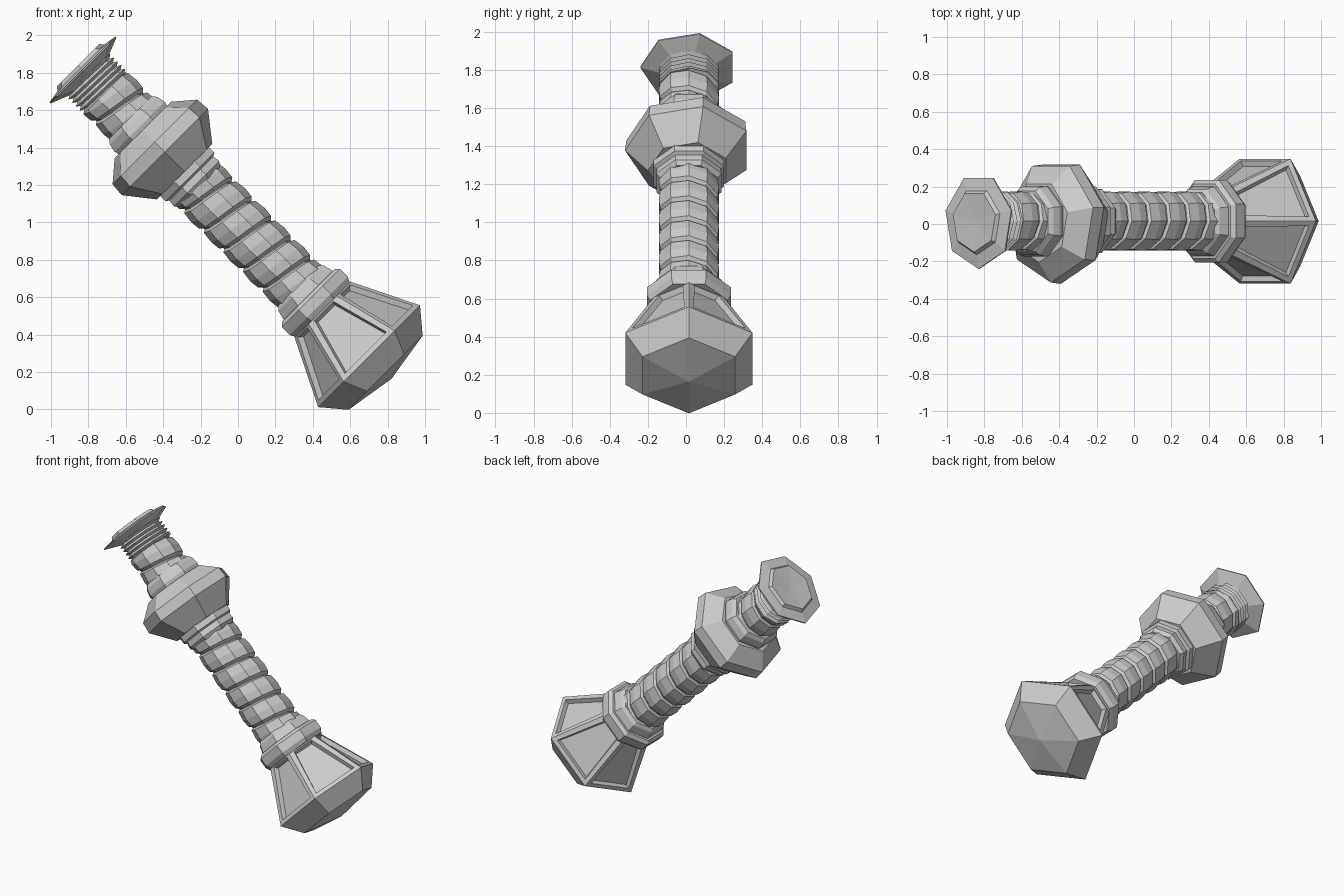
import bpy, bmesh
from math import sin, cos, pi, sqrt
from mathutils import Vector

if "Cube" in bpy.data.objects:
    bpy.data.objects.remove(bpy.data.objects["Cube"])

# The handle axis runs at 45 degrees from the upper left end to the lower right
TOP = Vector((-0.83, 0.015, 1.815))
AXIS = Vector((1, 0, -1)) / sqrt(2)
SIDE = Vector((1, 0, 1)) / sqrt(2)
UP_Y = Vector((0, 1, 0))


def place(t, r, a):
    return TOP + AXIS * t + SIDE * (r * cos(a)) + UP_Y * (r * sin(a))


def finish(name, bm):
    bmesh.ops.recalc_face_normals(bm, faces=bm.faces[:])
    me = bpy.data.meshes.new(name)
    bm.to_mesh(me)
    bm.free()
    ob = bpy.data.objects.new(name, me)
    bpy.context.collection.objects.link(ob)
    return ob


def turned(name, profile, sides, start=-pi / 2, panel=None):
    """Faceted lathe of (t, r) points; panel = index of segment with recesses."""
    bm = bmesh.new()
    rings = []
    for t, r in profile:
        if r == 0:
            rings.append([bm.verts.new(place(t, 0, 0))] * sides)
        else:
            rings.append([bm.verts.new(place(t, r, start + 2 * pi * i / sides))
                          for i in range(sides)])
    panels = []
    for k in range(len(rings) - 1):
        for i in range(sides):
            j = (i + 1) % sides
            quad = [rings[k][i], rings[k][j], rings[k + 1][j], rings[k + 1][i]]
            f = bm.faces.new(list(dict.fromkeys(quad)))
            if k == panel:
                panels.append(f)
    bmesh.ops.recalc_face_normals(bm, faces=bm.faces[:])
    if panels:
        bmesh.ops.inset_individual(bm, faces=panels, thickness=0.045, depth=0)
        bmesh.ops.inset_individual(bm, faces=panels, thickness=0.012, depth=-0.03)
    return finish(name, bm)


def wrap(name, t0, t1, pitch, section, steps=10):
    """Helical band; section = (fraction of pitch, radius) points."""
    bm = bmesh.new()
    count = int((t1 - t0) / pitch + 2) * steps
    rows = []
    for i in range(count + 1):
        a = 2 * pi * i / steps
        base = t0 - pitch + pitch * i / steps
        rows.append([bm.verts.new(place(min(max(base + f * pitch, t0), t1), r, a))
                     for f, r in section])
    for p, q in zip(rows, rows[1:]):
        for k in range(len(section) - 1):
            bm.faces.new((p[k], q[k], q[k + 1], p[k + 1]))
    return finish(name, bm)


# Broken end: thin irregular flange with raised cap
flange = turned("end_flange", [(0.05, 0), (0.05, 0.14), (0.005, 0.255), (-0.003, 0.255),
                               (-0.015, 0.18), (-0.035, 0.165), (-0.025, 0)], 7)

# Fine wire winding below the flange
wrap("wire_winding", 0.03, 0.17, 0.028, [(0, 0.143), (0.5, 0.165), (1, 0.143)])

# Core and wrapped grip, above and below the guard
turned("grip_core", [(0.02, 0), (0.02, 0.142), (1.75, 0.142), (1.75, 0)], 10, 0)
BAND = [(0, 0.138), (0.08, 0.158), (0.5, 0.166), (0.86, 0.16), (1, 0.138)]
wrap("upper_grip_wrap", 0.17, 0.40, 0.148, BAND)
wrap("lower_grip_wrap", 0.84, 1.66, 0.148, BAND)

# Seven-sided guard and its stepped collars
turned("guard_upper_collar", [(0.36, 0), (0.36, 0.175), (0.385, 0.195), (0.43, 0.205),
                              (0.48, 0.19), (0.48, 0)], 8, pi / 8)
turned("guard", [(0.455, 0), (0.455, 0.22), (0.545, 0.328), (0.62, 0.335),
                 (0.77, 0.215), (0.77, 0)], 7)
turned("guard_lower_collar", [(0.74, 0), (0.74, 0.2), (0.81, 0.2), (0.82, 0.18),
                              (0.86, 0.185), (0.885, 0.165), (0.885, 0)], 8, pi / 8)

# Collars above the pommel
turned("pommel_small_collar", [(1.63, 0), (1.63, 0.165), (1.65, 0.185), (1.70, 0.2),
                               (1.72, 0.2), (1.72, 0)], 8, pi / 8)
turned("pommel_large_collar", [(1.705, 0), (1.705, 0.215), (1.725, 0.238), (1.785, 0.238),
                               (1.815, 0.22), (1.815, 0)], 8, pi / 8)

# Six-sided flared pommel with a recessed panel in each face
turned("pommel", [(1.79, 0), (1.79, 0.2), (2.165, 0.385), (2.29, 0.28), (2.335, 0)],
       6, 0, panel=1)
